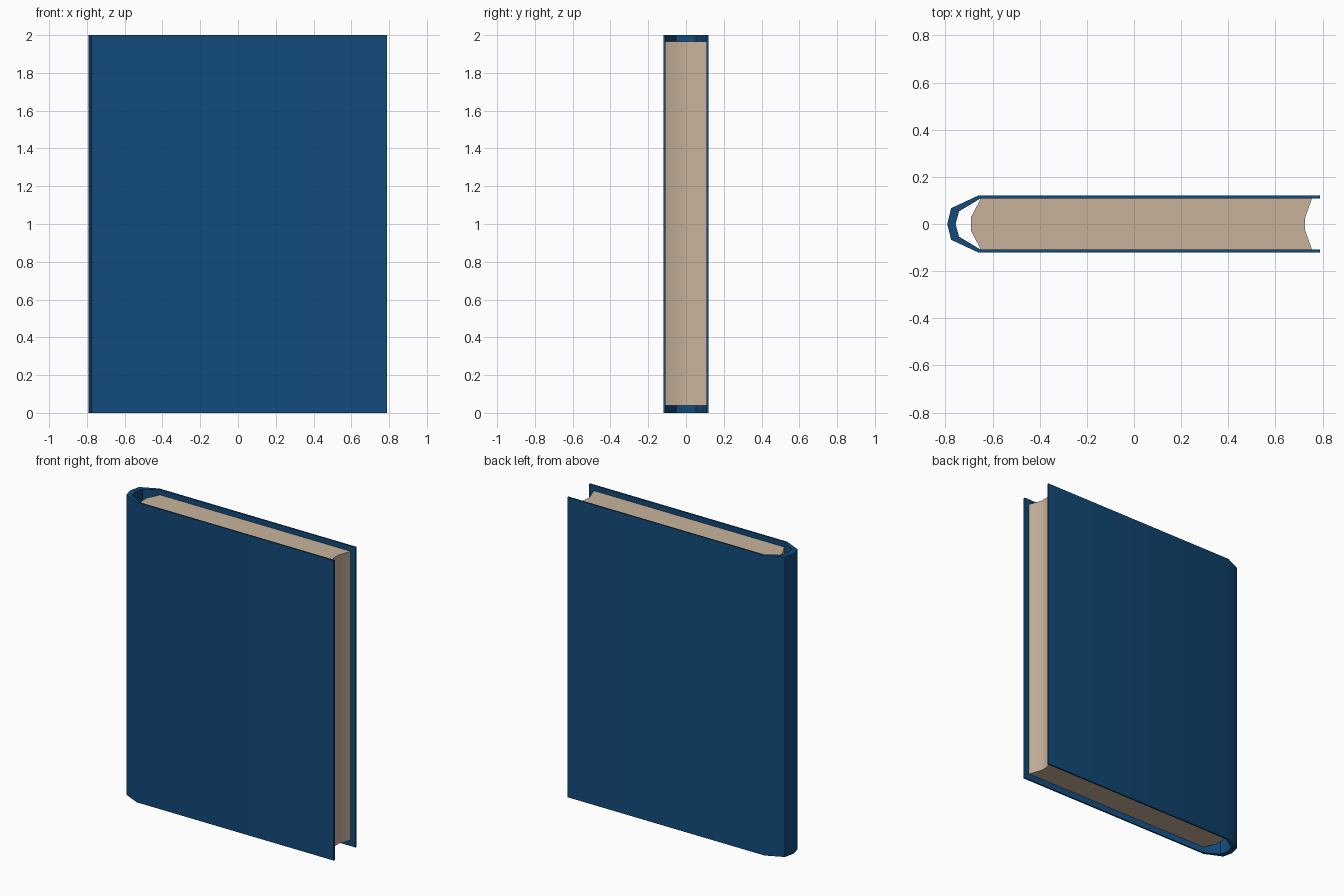
import bpy, bmesh, math

if "Cube" in bpy.data.objects:
    bpy.data.objects.remove(bpy.data.objects["Cube"], do_unlink=True)


def material(name, rgb):
    m = bpy.data.materials.new(name)
    m.use_nodes = True
    m.diffuse_color = (*rgb, 1)
    bsdf = m.node_tree.nodes["Principled BSDF"]
    bsdf.inputs["Base Color"].default_value = (*rgb, 1)
    bsdf.inputs["Roughness"].default_value = 0.8
    return m


def mirrored(half):
    """Complete a half profile (y >= 0) across the x axis."""
    return half + [(x, -y) for x, y in reversed(half) if y > 0]


def extrude_profile(name, points, z0, z1, mat, smooth_angle):
    """Extrude a closed outline in plan from z0 up to z1."""
    bm = bmesh.new()
    face = bm.faces.new([bm.verts.new((x, y, z0)) for x, y in points])
    top = bmesh.ops.extrude_face_region(bm, geom=[face])["geom"]
    bmesh.ops.translate(bm, vec=(0, 0, z1 - z0),
                        verts=[v for v in top if isinstance(v, bmesh.types.BMVert)])
    # Concave end caps are split cleanly into triangles
    bmesh.ops.triangulate(bm, faces=[f for f in bm.faces if len(f.verts) > 4])
    bmesh.ops.recalc_face_normals(bm, faces=bm.faces)
    mesh = bpy.data.meshes.new(name)
    bm.to_mesh(mesh)
    bm.free()
    mesh.materials.append(mat)
    obj = bpy.data.objects.new(name, mesh)
    bpy.context.collection.objects.link(obj)
    bpy.ops.object.select_all(action='DESELECT')
    obj.select_set(True)
    bpy.context.view_layer.objects.active = obj
    bpy.ops.object.shade_smooth_by_angle(angle=math.radians(smooth_angle))
    return obj


blue = material("cover blue", (0.006, 0.070, 0.195))
cream = material("paper cream", (0.58, 0.45, 0.33))

# Cover: two thin boards joined by a faceted rounded spine
outer = mirrored([(0.79, 0.12), (-0.662, 0.12), (-0.776, 0.067), (-0.792, 0)])
inner = mirrored([(0.79, 0.109), (-0.65, 0.109), (-0.742, 0.054), (-0.757, 0)])
extrude_profile("cover", outer + inner[::-1], 0, 2, blue, 35)

# Page block: rounded at the spine, hollowed at the fore edge
pages = mirrored([(0.725, 0.024), (0.755, 0.108), (-0.65, 0.108), (-0.692, 0.028)])
extrude_profile("pages", pages, 0.04, 1.965, cream, 60)
